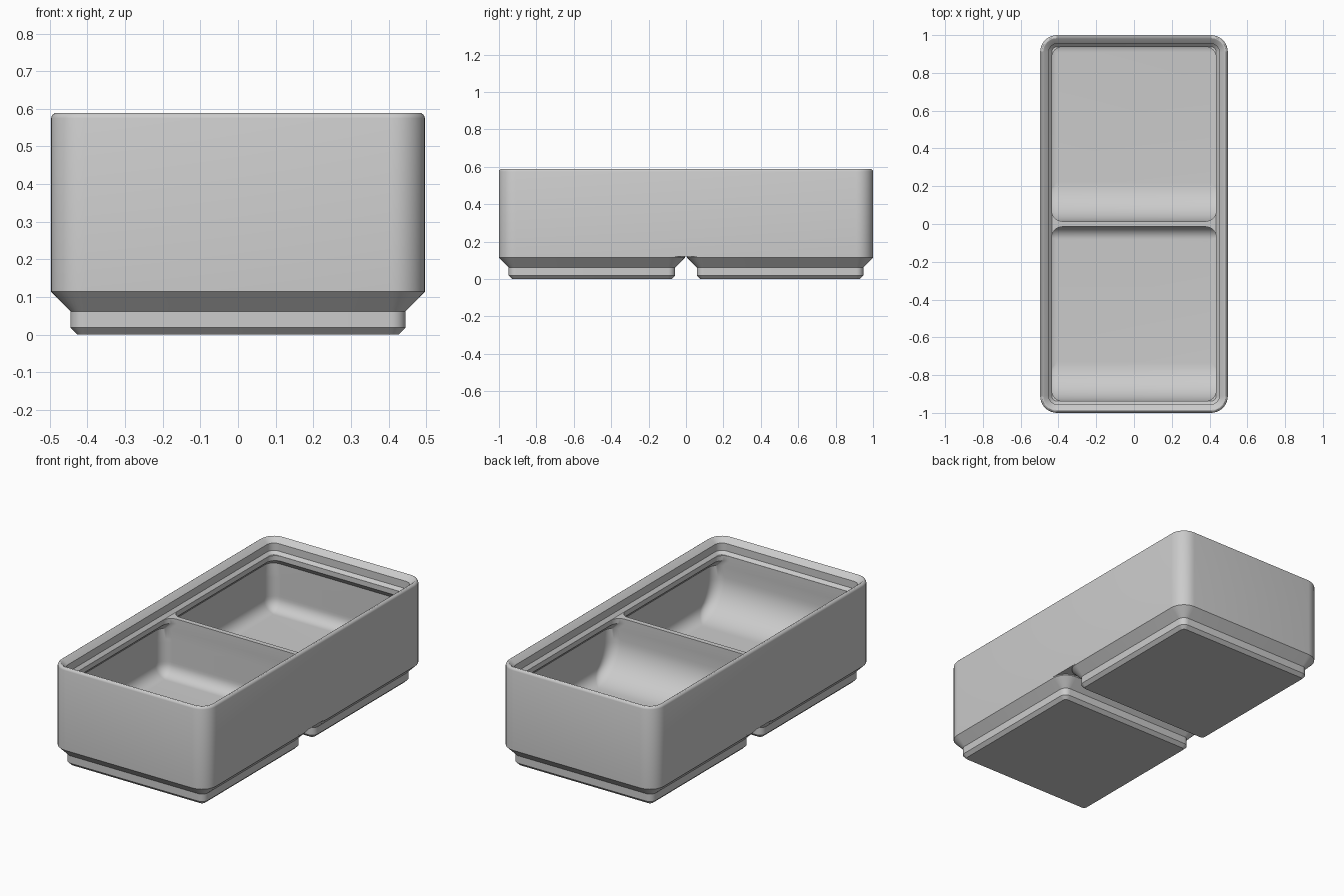
import bpy, bmesh
from math import sin, cos, pi, sqrt, radians

if "Cube" in bpy.data.objects:
    bpy.data.objects.remove(bpy.data.objects["Cube"])

HX, HY, R = 0.497, 1.0, 0.09      # outer half sizes and corner radius
FLOOR, DECK = 0.170, 0.503        # cavity floor, divider top
FILLET, SCOOP = 0.067, 0.205


def ring(x0, x1, y0, y1, r, z, n=8):
    """Points of a rounded rectangle at height z."""
    corners = [(x1 - r, y1 - r), (x0 + r, y1 - r), (x0 + r, y0 + r), (x1 - r, y0 + r)]
    return [(cx + r * cos((k + i / n) * pi / 2), cy + r * sin((k + i / n) * pi / 2), z)
            for k, (cx, cy) in enumerate(corners) for i in range(n + 1)]


def loft(name, rings, cap_end=True):
    """Skin a stack of rings into one mesh."""
    bm = bmesh.new()
    rows = [[bm.verts.new(p) for p in r] for r in rings]
    for a, b in zip(rows, rows[1:]):
        for i in range(len(a)):
            j = (i + 1) % len(a)
            bm.faces.new((a[i], a[j], b[j], b[i]))
    bm.faces.new(rows[0][::-1])
    if cap_end:
        bm.faces.new(rows[-1])
    bmesh.ops.recalc_face_normals(bm, faces=bm.faces)
    me = bpy.data.meshes.new(name)
    bm.to_mesh(me)
    bm.free()
    ob = bpy.data.objects.new(name, me)
    bpy.context.collection.objects.link(ob)
    return ob


def smooth(ob):
    bpy.ops.object.select_all(action='DESELECT')
    ob.select_set(True)
    bpy.context.view_layer.objects.active = ob
    bpy.ops.object.shade_smooth_by_angle(angle=radians(28))


# Outer walls with the rounded rim and stepped stacking lip (inset, z)
profile = [(0, 0.12), (0, 0.575), (0.002, 0.581), (0.006, 0.586), (0.011, 0.589),
           (0.016, 0.589), (0.021, 0.586), (0.0455, 0.563), (0.0455, 0.520), (0.062, DECK)]
body = loft("bin_body", [ring(-HX + d, HX - d, -HY + d, HY - d, R - d, z) for d, z in profile])


# Compartment cutter: scooped front, filleted floor, widened under the lip
def compartment(name, y0, y1, back_edge):
    rings = []
    steps = 16
    for i in range(steps + 1):
        t = i / steps * pi / 2
        h = SCOOP * (1 - cos(t))
        f = FILLET - sqrt(FILLET ** 2 - (FILLET - h) ** 2) if h < FILLET else 0
        x = 0.474 - f
        rings.append(ring(-x, x, y0 + SCOOP * (1 - sin(t)), y1 + back_edge - f,
                          max(0.062 - f, 0.008), FLOOR + h))
    for z, w in ((0.435, 1), (0.474, 0), (0.54, 0)):
        x = 0.4345 + 0.0395 * w
        rings.append(ring(-x, x, y0, y1 + back_edge * w, 0.055, z))
    return loft(name, rings)


cutters = [compartment("front_cutter", -0.9375, -0.0145, 0),
           compartment("back_cutter", 0.0145, 0.9375, 0.0395)]
bpy.context.view_layer.objects.active = body
for c in cutters:
    c.hide_render = True
    m = body.modifiers.new("hollow", 'BOOLEAN')
    m.operation, m.object, m.solver = 'DIFFERENCE', c, 'EXACT'
    bpy.ops.object.modifier_apply(modifier=m.name)
    bpy.data.objects.remove(c)
smooth(body)

# Two stepped feet (inset, z)
foot = [(0.0705, 0), (0.0515, 0.019), (0.0515, 0.062), (0, 0.114), (0, 0.12)]
for label, s in (("front", -1), ("back", 1)):
    cy = 0.503 * s
    smooth(loft(label + "_foot", [ring(-HX + d, HX - d, cy - HX + d, cy + HX - d, R - d, z)
                                  for d, z in foot], cap_end=False))
